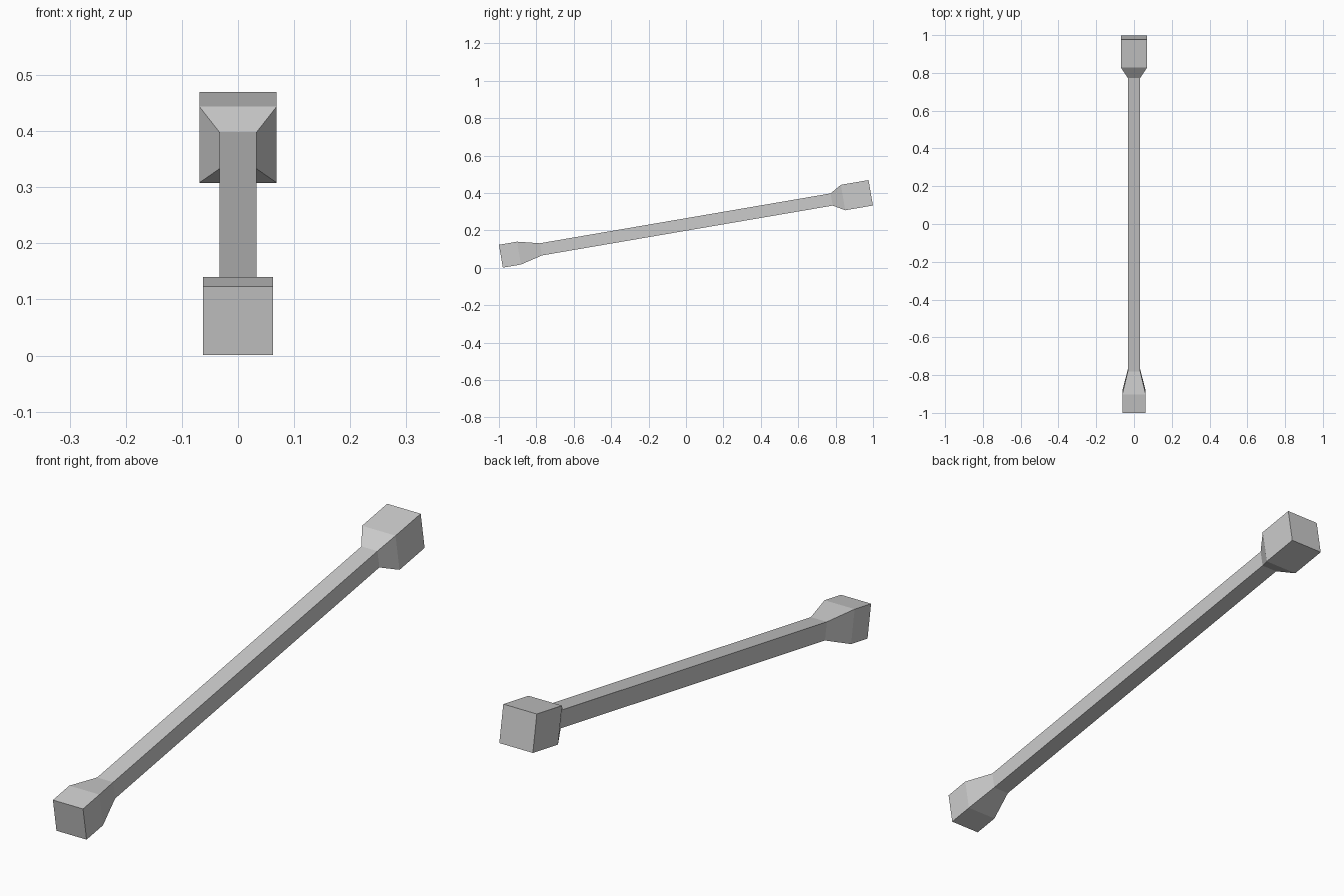
import bpy
import bmesh
import math

cube = bpy.data.objects.get("Cube")
if cube:
    bpy.data.objects.remove(cube, do_unlink=True)

grey = bpy.data.materials.new("light_grey")
grey.use_nodes = True
colour = (0.6, 0.6, 0.6, 1)
grey.diffuse_color = colour
grey.node_tree.nodes["Principled BSDF"].inputs["Base Color"].default_value = colour

# Square cross-sections along the bar: (distance along axis, half width)
FRONT_END, FRONT_NECK = 0.062, -0.787
sections = [
    (-1.004, FRONT_END), (-0.906, FRONT_END),   # front block
    (FRONT_NECK, 0.033), (0.79, 0.033),         # slim shaft
    (0.852, 0.069), (1.002, 0.069),             # back block
]

bm = bmesh.new()
rings = []
for s, h in sections:
    corners = [(-h, -h), (h, -h), (h, h), (-h, h)]
    rings.append([bm.verts.new((x, s, z)) for x, z in corners])

# Side walls and end caps
for a, b in zip(rings, rings[1:]):
    for i in range(4):
        j = (i + 1) % 4
        bm.faces.new((a[i], a[j], b[j], b[i]))
bm.faces.new(rings[0])
bm.faces.new(rings[-1])
bmesh.ops.recalc_face_normals(bm, faces=bm.faces)

mesh = bpy.data.meshes.new("flared_bar")
bm.to_mesh(mesh)
bm.free()
mesh.materials.append(grey)

# Tilt the bar so its back end is raised
bar = bpy.data.objects.new("flared_bar", mesh)
bar.rotation_euler.x = math.radians(9.73)
bar.location.z = 0.232
bpy.context.collection.objects.link(bar)
